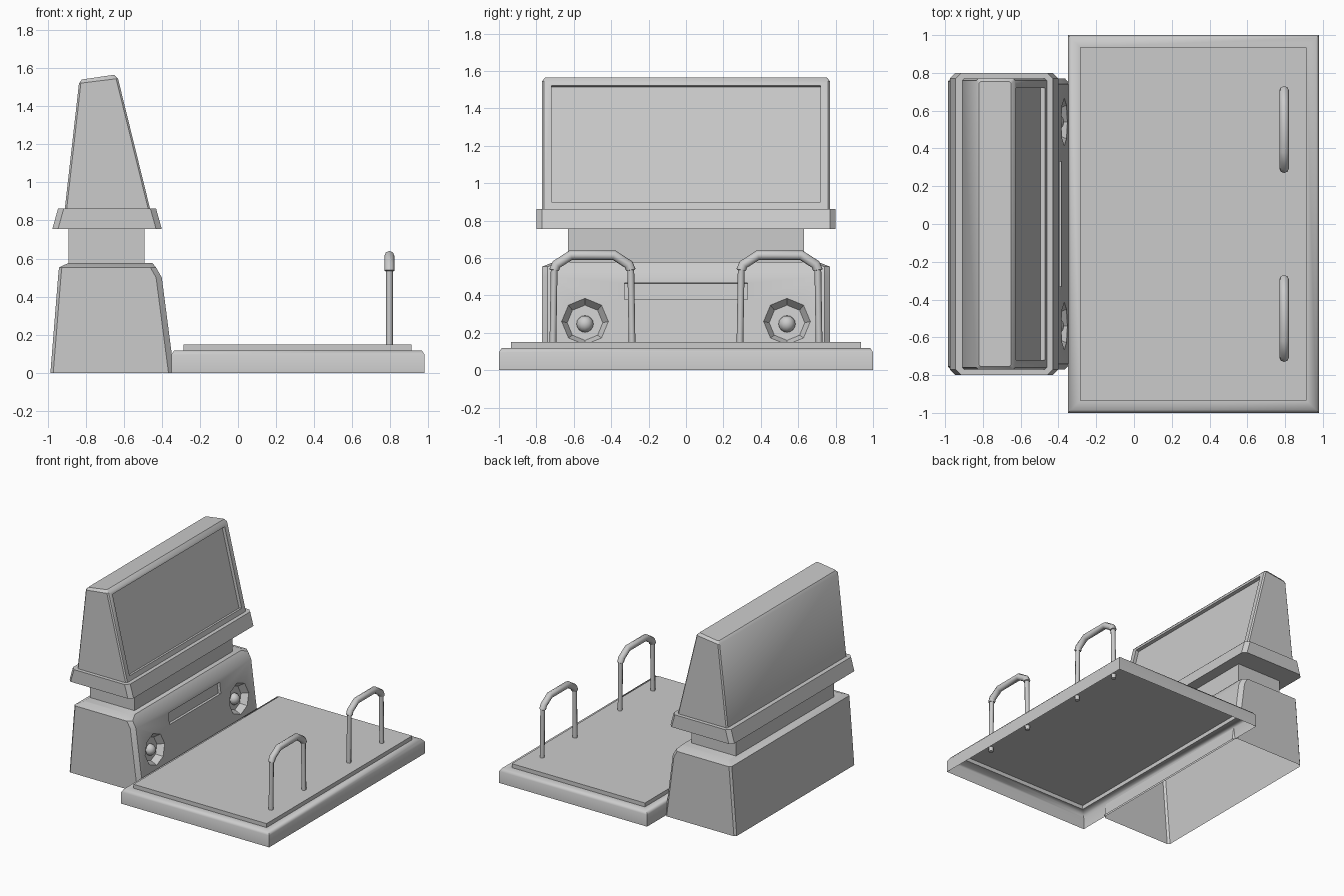
import bpy, bmesh, math
from mathutils import Matrix, Vector

if "Cube" in bpy.data.objects:
    bpy.data.objects.remove(bpy.data.objects["Cube"])


def finish(obj, angle=35):
    bpy.ops.object.select_all(action='DESELECT')
    obj.select_set(True)
    bpy.context.view_layer.objects.active = obj
    bpy.ops.object.shade_smooth_by_angle(angle=math.radians(angle))


def from_bmesh(name, bm):
    bmesh.ops.recalc_face_normals(bm, faces=bm.faces)
    me = bpy.data.meshes.new(name)
    bm.to_mesh(me)
    bm.free()
    obj = bpy.data.objects.new(name, me)
    bpy.context.collection.objects.link(obj)
    return obj


def loft(name, levels, back=0.0, front=0.0):
    """Stack chamfered rectangles; level = (x_back, x_front, half_y, z_back, z_front)."""
    bm = bmesh.new()
    rings = []
    for xb, xf, y, zb, zf in levels:
        half = []
        half += [(xf, y - front), (xf - front, y)] if front else [(xf, y)]
        half += [(xb + back, y), (xb, y - back)] if back else [(xb, y)]
        pts = half + [(x, -yy) for x, yy in reversed(half)]
        rings.append([bm.verts.new((x, yy, zb + (zf - zb) * (x - xb) / (xf - xb)))
                      for x, yy in pts])
    n = len(rings[0])
    for a, b in zip(rings, rings[1:]):
        for i in range(n):
            j = (i + 1) % n
            bm.faces.new((a[i], a[j], b[j], b[i]))
    bm.faces.new(rings[0])
    bm.faces.new(rings[-1])
    return from_bmesh(name, bm)


def cut(obj, cutter):
    mod = obj.modifiers.new("recess", 'BOOLEAN')
    mod.object = cutter
    mod.operation = 'DIFFERENCE'
    mod.solver = 'EXACT'
    bpy.context.view_layer.objects.active = obj
    bpy.ops.object.modifier_apply(modifier=mod.name)
    bpy.data.objects.remove(cutter, do_unlink=True)


def box_cutter(centre, size, tilt):
    bm = bmesh.new()
    bmesh.ops.create_cube(bm, size=1, matrix=Matrix.Translation(centre)
                          @ Matrix.Rotation(-tilt, 4, 'Y') @ Matrix.Diagonal((*size, 1)))
    return from_bmesh("cutter", bm)


def open_bottom(obj):
    bm = bmesh.new()
    bm.from_mesh(obj.data)
    low = [f for f in bm.faces if all(v.co.z < 0.001 for v in f.verts)]
    bmesh.ops.delete(bm, geom=low, context='FACES_ONLY')
    bm.to_mesh(obj.data)
    bm.free()


# Lower cabinet, leaning front panel with slot and speaker recesses
cabinet = loft("cabinet", [(-0.985, -0.335, 0.77, 0, 0), (-0.945, -0.40, 0.77, 0.50, 0.50),
                           (-0.94, -0.43, 0.77, 0.553, 0.553),
                           (-0.89, -0.45, 0.71, 0.577, 0.577)], back=0.015, front=0.03)
lean = math.atan(0.13)


def panel_x(z):
    return -0.335 - 0.13 * z


cut(cabinet, box_cutter((panel_x(0.422), 0, 0.422), (0.05, 0.66, 0.09), lean))
for s in (-1, 1):
    bm = bmesh.new()
    turn = Matrix.Rotation(-lean, 4, 'Y') @ Matrix.Rotation(math.pi / 2, 4, 'Y')
    bmesh.ops.create_cone(bm, cap_ends=True, segments=8, radius1=0.095, radius2=0.155, depth=0.10,
                          matrix=Matrix.Translation((panel_x(0.26), s * 0.54, 0.26)) @ turn)
    cut(cabinet, from_bmesh("cutter", bm))
open_bottom(cabinet)
finish(cabinet)

# Speaker domes
for s, side in ((-1, "left"), (1, "right")):
    bm = bmesh.new()
    bmesh.ops.create_uvsphere(bm, u_segments=12, v_segments=8, radius=0.045)
    dome = from_bmesh("speaker_dome_" + side, bm)
    dome.location = (panel_x(0.25) - 0.047, s * 0.54, 0.247)
    finish(dome, 60)

# Neck and collar
finish(loft("neck", [(-0.89, -0.49, 0.63, 0.56, 0.56), (-0.89, -0.49, 0.63, 0.77, 0.77)]))
finish(loft("collar", [(-0.975, -0.40, 0.80, 0.755, 0.755),
                       (-0.945, -0.43, 0.80, 0.862, 0.862)], back=0.03, front=0.03))

# Monitor housing with a recessed screen
monitor = loft("monitor", [(-0.91, -0.46, 0.77, 0.855, 0.855), (-0.835, -0.63, 0.77, 1.52, 1.545),
                           (-0.82, -0.65, 0.755, 1.54, 1.565)], back=0.01, front=0.01)
slope = 0.17 / 0.69
cut(monitor, box_cutter((-0.46 - slope * 0.355, 0, 1.21), (0.05, 1.44, 0.64), math.atan(slope)))
finish(monitor)

# Floor platform: hollow shell with bevelled skirt and raised plate
pad = loft("platform", [(-0.35, 0.98, 1.0, 0, 0), (-0.35, 0.98, 1.0, 0.095, 0.095),
                        (-0.335, 0.965, 0.985, 0.118, 0.118), (-0.285, 0.912, 0.935, 0.118, 0.118),
                        (-0.285, 0.912, 0.935, 0.15, 0.15)])
open_bottom(pad)
finish(pad, 60)

# Hand rails: thin posts with a thicker bent grip
half_path = [(0.212, 0.115, 0.018), (0.205, 0.535, 0.018), (0.205, 0.536, 0.026),
             (0.193, 0.565, 0.026), (0.115, 0.615, 0.026)]
path = half_path + [(-y, z, r) for y, z, r in reversed(half_path)]
for s, side in ((-1, "left"), (1, "right")):
    cu = bpy.data.curves.new("hand_rail_" + side, 'CURVE')
    cu.dimensions = '3D'
    cu.bevel_depth = 1.0
    cu.bevel_resolution = 2
    cu.use_fill_caps = True
    sp = cu.splines.new('POLY')
    sp.points.add(len(path) - 1)
    for p, (y, z, r) in zip(sp.points, path):
        p.co = (0, y, z, 1)
        p.radius = r
    rail = bpy.data.objects.new("hand_rail_" + side, cu)
    rail.location = (0.795, s * 0.5, 0)
    bpy.context.collection.objects.link(rail)
    bpy.ops.object.select_all(action='DESELECT')
    rail.select_set(True)
    bpy.context.view_layer.objects.active = rail
    bpy.ops.object.convert(target='MESH')
    finish(bpy.context.view_layer.objects.active, 50)
